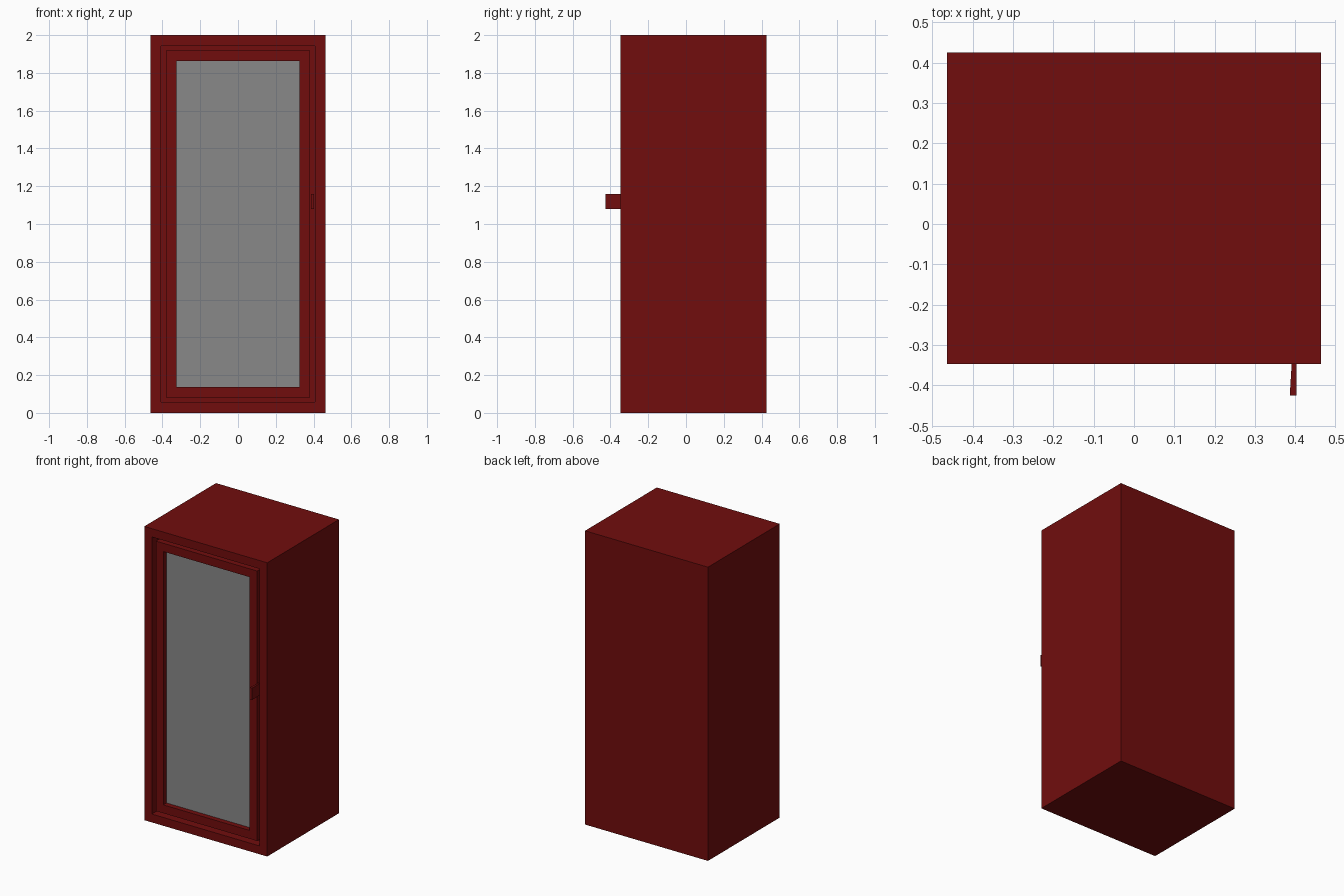
import bpy
import bmesh

old = bpy.data.objects.get("Cube")
if old:
    bpy.data.objects.remove(old, do_unlink=True)


def make_material(name, rgb):
    mat = bpy.data.materials.new(name)
    mat.use_nodes = True
    mat.diffuse_color = (*rgb, 1)
    mat.node_tree.nodes["Principled BSDF"].inputs["Base Color"].default_value = (*rgb, 1)
    return mat


red = make_material("dark red paint", (0.165, 0.004, 0.004))
grey = make_material("grey glass", (0.25, 0.25, 0.25))


def make_box(name, low, high, mats, border=0, recess=0):
    """Box between two corners, with an optional recessed panel in its front."""
    bm = bmesh.new()
    bmesh.ops.create_cube(bm, size=1)
    for v in bm.verts:
        v.co = [(a + b) / 2 + c * (b - a) for a, b, c in zip(low, high, v.co)]
    if border:
        front = min(bm.faces, key=lambda f: f.calc_center_median().y)
        bmesh.ops.inset_region(bm, faces=[front], thickness=border)
        # A zero-width second inset becomes the walls of the recess
        bmesh.ops.inset_region(bm, faces=[front], thickness=0)
        for v in front.verts:
            v.co.y += recess
        front.material_index = len(mats) - 1
    bmesh.ops.recalc_face_normals(bm, faces=bm.faces)
    mesh = bpy.data.meshes.new(name)
    bm.to_mesh(mesh)
    bm.free()
    for mat in mats:
        mesh.materials.append(mat)
    obj = bpy.data.objects.new(name, mesh)
    bpy.context.collection.objects.link(obj)
    return obj


WIDTH, FRONT, BACK, HEIGHT = 0.463, -0.347, 0.425, 2.0
BORDER, GAP = 0.08, 0.001

# Cabinet with a shallow pocket for the door
make_box("cabinet_body", (-WIDTH, FRONT, 0), (WIDTH, BACK, HEIGHT),
         [red], BORDER, 0.06)

# Door frame, set slightly back, with a sunken glass pane
edge = BORDER + GAP
make_box("glazed_door", (-WIDTH + edge, FRONT + 0.008, edge),
         (WIDTH - edge, FRONT + 0.059, HEIGHT - edge),
         [red, grey], BORDER, 0.035)

# Thin handle, widening towards its outer end
handle = make_box("door_handle", (0.391, -0.425, 1.08), (0.403, FRONT + 0.005, 1.16), [red])
for v in handle.data.vertices:
    if v.co.y < FRONT and v.co.x < 0.395:
        v.co.x = 0.386
